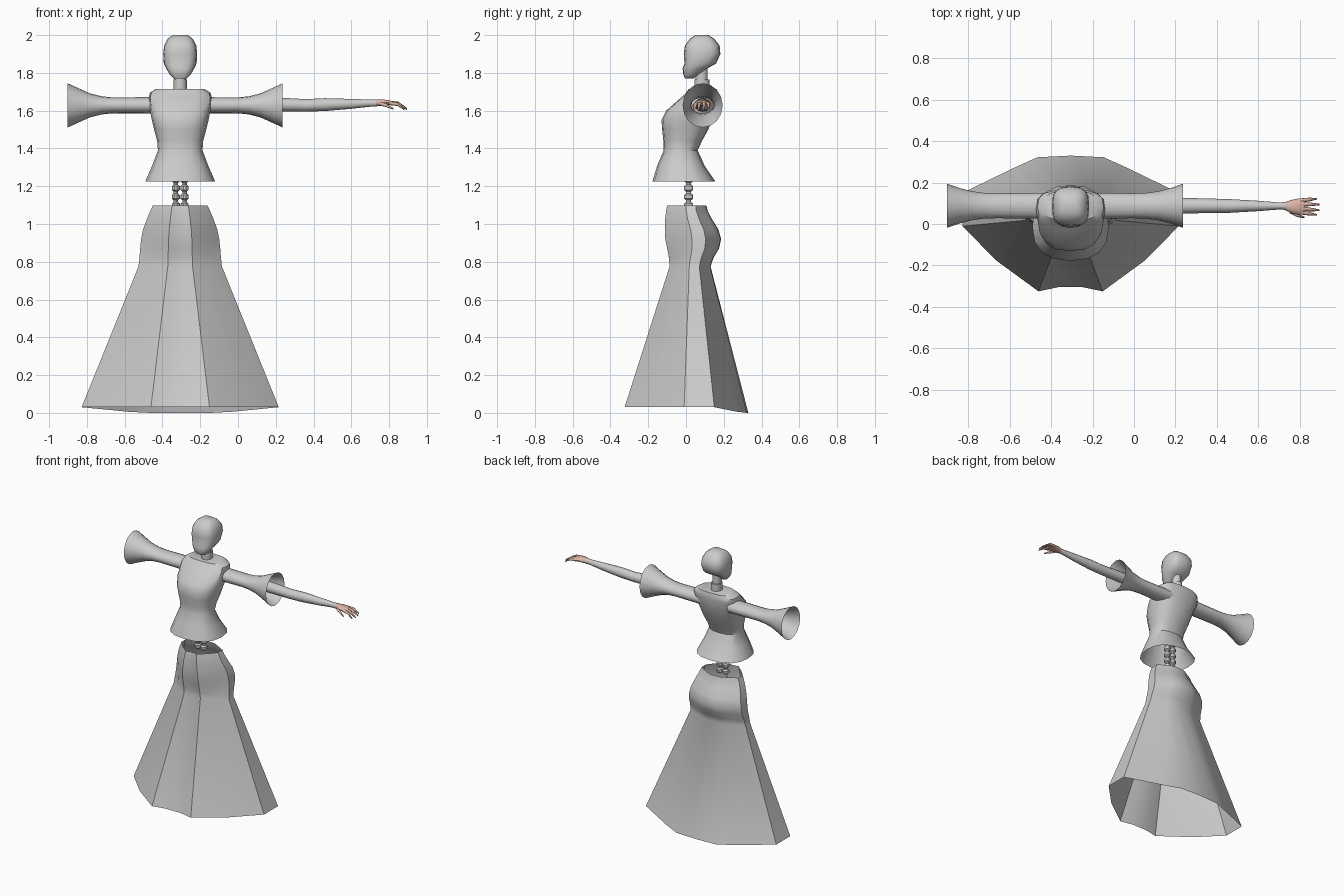
import bpy, bmesh, math

CX = -0.306          # body axis
ARM_Y, ARM_Z = 0.088, 1.628


def loft(name, rings, caps=(False, False), angle=35, mat=None):
    """Skin a list of equal-length rings, optionally capping start and end."""
    bm = bmesh.new()
    loops = [[bm.verts.new(p) for p in r] for r in rings]
    n = len(loops[0])
    for a, b in zip(loops, loops[1:]):
        for i in range(n):
            j = (i + 1) % n
            bm.faces.new((a[i], a[j], b[j], b[i]))
    if caps[0]:
        bm.faces.new(loops[0])
    if caps[1]:
        bm.faces.new(loops[-1])
    bmesh.ops.recalc_face_normals(bm, faces=bm.faces)
    me = bpy.data.meshes.new(name)
    bm.to_mesh(me)
    bm.free()
    ob = bpy.data.objects.new(name, me)
    bpy.context.collection.objects.link(ob)
    if mat:
        me.materials.append(mat)
    bpy.ops.object.select_all(action='DESELECT')
    ob.select_set(True)
    bpy.context.view_layer.objects.active = ob
    bpy.ops.object.shade_smooth_by_angle(angle=math.radians(angle))
    return ob


def super_pt(t, e):
    c, s = math.cos(t), math.sin(t)
    return (math.copysign(abs(c) ** (2 / e), c), math.copysign(abs(s) ** (2 / e), s))


def z_ring(z, hw, y0, y1, e=2.5, n=16, cx=CX):
    """Horizontal rounded section spanning y0..y1."""
    pts = []
    for i in range(n):
        c, s = super_pt(2 * math.pi * i / n, e)
        pts.append((cx + hw * c, (y0 + y1) / 2 + (y1 - y0) / 2 * s, z))
    return pts


def x_ring(x, cy, cz, ry, rz, n=16):
    """Vertical section across the arm."""
    return [(x, cy + ry * math.cos(2 * math.pi * i / n),
             cz + rz * math.sin(2 * math.pi * i / n)) for i in range(n)]


# Head
head = [(1.77, .035, -.005, .04, 2.5), (1.79, .055, -.014, .065, 2.5),
        (1.825, .075, -.018, .115, 2.6), (1.85, .087, -.008, .16, 2.8),
        (1.90, .09, -.012, .182, 3), (1.945, .085, -.006, .178, 3),
        (1.98, .067, .02, .15, 3), (2.0, .04, .05, .12, 3)]
loft("head", [z_ring(*r) for r in head], (True, True), 50)

# Neck, two stacked collars
loft("neck_lower", [z_ring(z, .036, .045, .125, 2) for z in (1.69, 1.765)], (True, True))
loft("neck_upper", [z_ring(z, .03, .05, .115, 2) for z in (1.765, 1.84)], (True, True))

# Fitted bodice with flared hem, open at the bottom
bodice = [(1.225, .185, -.178, .155, 2.4), (1.31, .148, -.152, .098, 2.4),
          (1.39, .118, -.118, .062, 2.4), (1.44, .122, -.12, .085, 2.4),
          (1.50, .138, -.126, .118, 2.5), (1.55, .15, -.13, .138, 2.5),
          (1.60, .16, -.105, .155, 2.6), (1.67, .167, -.025, .165, 3),
          (1.695, .16, .0, .165, 3), (1.715, .128, .015, .16, 3)]
loft("bodice", [z_ring(*r) for r in bodice], (False, True))

# Skirt: one half outline, mirrored, scaled per level
half = [(.0, .33), (.16, .322), (.275, .27), (.522, .15), (.522, -.01),
        (.36, -.175), (.155, -.325), (.06, -.305)]
outline = half + [(.0, -.305)] + [(-x, y) for x, y in reversed(half[1:])]


def skirt_ring(z, hw, y0, y1, dip=0.0):
    pts = []
    for x, y in outline:
        yy = y0 + (y + .325) / .655 * (y1 - y0)
        drop = dip * min(1, max(0, (y - .15) / .15))
        pts.append((CX + x / .522 * hw, yy, z - drop))
    return pts


levels = [(.03, .522, -.325, .33, .03), (.775, .221, -.087, .13),
          (.82, .216, -.09, .145), (.87, .212, -.1, .175),
          (.92, .207, -.11, .186), (.97, .197, -.112, .172),
          (1.03, .175, -.11, .135), (1.07, .158, -.105, .115),
          (1.098, .145, -.1, .108)]
loft("skirt", [skirt_ring(*r) for r in levels])

# Spine: two columns of stacked beads in the waist gap
for side, tag in ((-1, "right"), (1, "left")):
    rings, z = [], 1.08
    while z < 1.36:
        for dz, r in ((0, .012), (.008, .021), (.028, .021), (.036, .012)):
            rings.append(z_ring(z + dz, r, .014 - r * 1.2, .014 + r * 1.2, 2, 10,
                                CX + side * .023))
        z += .046
    loft("spine_" + tag, rings, (True, True), 30)

# Bell sleeves, open at the cuffs
sleeve = [(.1, .062, .044), (.33, .06, .042), (.39, .062, .048),
          (.45, .07, .063), (.51, .086, .09), (.569, .106, .117)]
for side, tag in ((-1, "right"), (1, "left")):
    loft("sleeve_" + tag, [x_ring(-.3325 + side * d, ARM_Y, ARM_Z, ry, rz)
                           for d, ry, rz in sleeve])

# Bare arm (only the left one exists)
arm = [(-.1, .088, 1.632, .042, .038), (.23, .088, 1.632, .038, .036),
       (.36, .088, 1.628, .035, .033), (.46, .087, 1.632, .033, .034),
       (.6, .087, 1.636, .025, .026), (.70, .087, 1.64, .017, .019),
       (.735, .087, 1.641, .019, .019)]
loft("arm", [x_ring(*r, 12) for r in arm], (True, True))

# Hand
skin = bpy.data.materials.new("skin")
skin.diffuse_color = (.72, .46, .38, 1)
palm = [(.73, .086, 1.641, .02, .019), (.76, .084, 1.643, .032, .018),
        (.80, .084, 1.642, .04, .014), (.825, .085, 1.638, .034, .009)]
loft("palm", [x_ring(*r, 10) for r in palm], (True, True), 50, skin)

# Fingers and thumb: root, knuckle, tip
fingers = {"little": ((.80, .113, 1.64), (.845, .118, 1.637), (.882, .122, 1.612)),
           "ring": ((.80, .094, 1.643), (.85, .095, 1.638), (.895, .094, 1.61)),
           "middle": ((.80, .075, 1.643), (.85, .07, 1.637), (.895, .066, 1.607)),
           "index": ((.80, .057, 1.64), (.845, .05, 1.634), (.882, .044, 1.606)),
           "thumb": ((.75, .062, 1.638), (.785, .043, 1.628), (.822, .032, 1.61))}
for tag, pts in fingers.items():
    rings = [x_ring(*p, r, r, 8) for p, r in zip(pts, (.0105, .009, .004))]
    loft("finger_" + tag, rings, (True, True), 60, skin)
